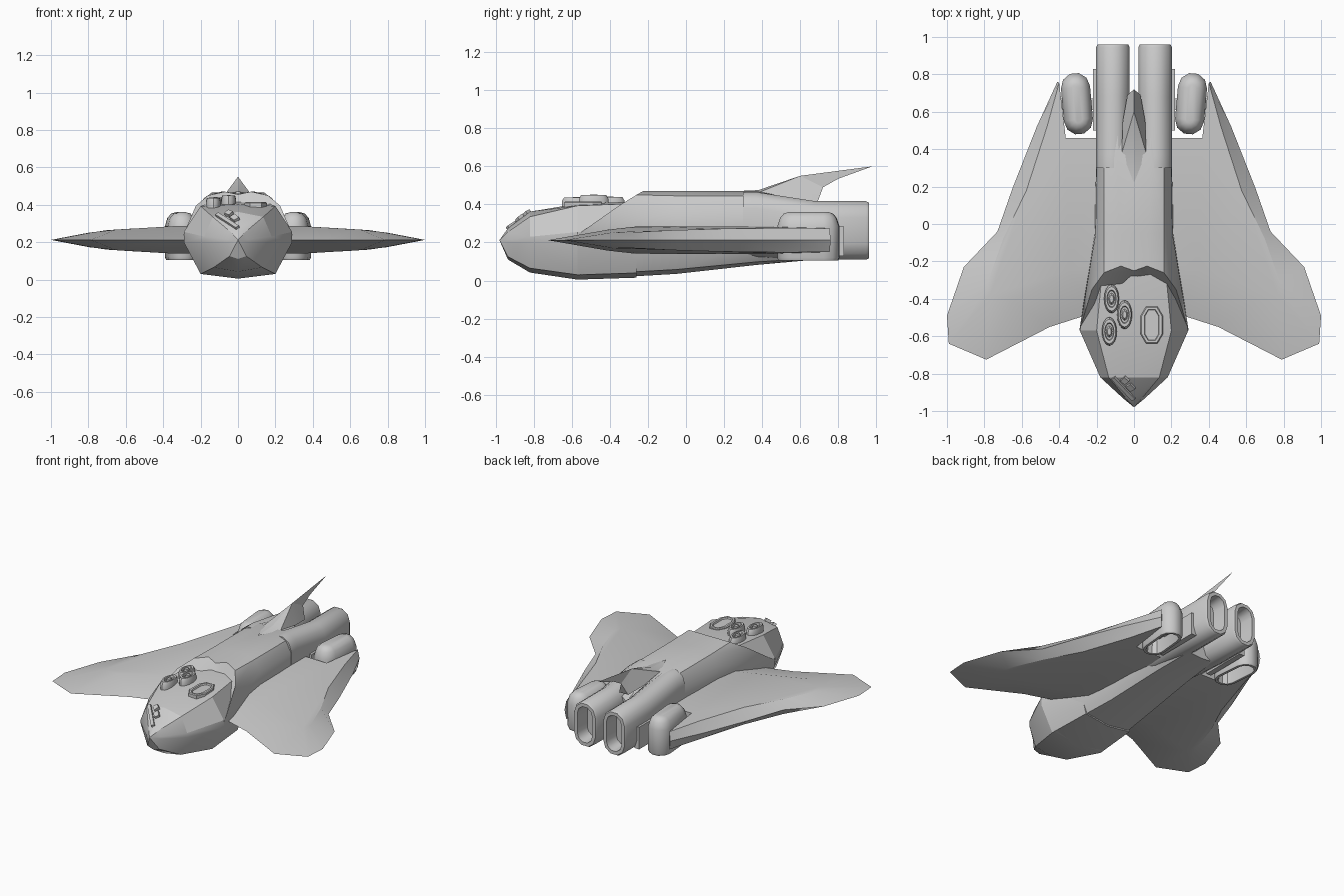
import bpy, bmesh
from math import radians, cos, sin, pi
from mathutils import Vector, Matrix

if "Cube" in bpy.data.objects:
    bpy.data.objects.remove(bpy.data.objects["Cube"])


def make(name, verts, faces, mirror=True, angle=32):
    """Mesh object, optionally mirrored over x = 0, smooth with sharp edges."""
    me = bpy.data.meshes.new(name)
    me.from_pydata([tuple(v) for v in verts], [], faces)
    bm = bmesh.new()
    bm.from_mesh(me)
    bmesh.ops.remove_doubles(bm, verts=bm.verts, dist=0.0005)
    if mirror:
        bmesh.ops.mirror(bm, geom=bm.verts[:] + bm.edges[:] + bm.faces[:],
                         axis='X', merge_dist=0.0008)
    bmesh.ops.recalc_face_normals(bm, faces=bm.faces)
    bm.to_mesh(me)
    bm.free()
    ob = bpy.data.objects.new(name, me)
    bpy.context.collection.objects.link(ob)
    bpy.ops.object.select_all(action='DESELECT')
    ob.select_set(True)
    bpy.context.view_layer.objects.active = ob
    bpy.ops.object.shade_smooth_by_angle(angle=radians(angle))
    return ob


def loft(name, rings, closed=True, cap0=True, cap1=True, **kw):
    n = len(rings[0])
    verts = [v for r in rings for v in r]
    faces = []
    for k in range(len(rings) - 1):
        for i in range(n if closed else n - 1):
            j = (i + 1) % n
            faces.append((k * n + i, k * n + j, k * n + n + j, k * n + n + i))
    if cap0:
        faces.append(tuple(range(n)))
    if cap1:
        faces.append(tuple(range(len(verts) - n, len(verts))))
    return make(name, verts, faces, **kw)


def slot(r, half, n=5):
    """Rounded slot outline, long along its second axis."""
    h = half - r
    pts = [(r * cos(pi * i / n), h + r * sin(pi * i / n)) for i in range(n + 1)]
    return pts + [(-a, -b) for a, b in pts]


# Head: half sections from nose to collar (x, z), mirrored
head = [
    (-.98, [(0, .212)] * 6),
    (-.935, [(0, .275), (.04, .255), (.055, .215), (.055, .2), (.045, .125), (0, .11)]),
    (-.82, [(0, .362), (.135, .335), (.18, .23), (.18, .2), (.13, .065), (0, .042)]),
    (-.57, [(0, .403), (.2, .393), (.29, .255), (.29, .2), (.2, .03), (0, .005)]),
    (-.26, [(0, .415), (.17, .405), (.225, .27), (.225, .2), (.18, .04), (0, .015)]),
]
loft("head", [[(x, y, z) for x, z in s] for y, s in head],
     closed=False, cap0=False, mirror=True, angle=25)

# Fuselage: slanted collar, then straight sections
collar = [(0, -.55, .006), (.2, -.55, .03), (.292, -.57, .24), (.225, -.35, .395),
          (.16, -.26, .45), (.07, -.225, .47), (0, -.25, .455)]
body = [
    (-.05, [(0, .035), (.15, .058), (.213, .2), (.205, .37), (.16, .445), (.08, .47), (0, .46)]),
    (.37, [(0, .082), (.12, .098), (.2, .2), (.2, .37), (.16, .445), (.09, .47), (0, .46)]),
    (.66, [(0, .108), (.1, .115), (.185, .2), (.185, .33), (.15, .39), (.08, .41), (0, .34)]),
]
loft("fuselage", [collar] + [[(x, y, z) for x, z in s] for y, s in body],
     closed=False, angle=35)

# Twin main engines, hollow at the back
engine = [(.3, .09, .295, .173), (.37, .09, .295, .174), (.68, .09, .263, .158),
          (.945, .09, .263, .158), (.96, .082, .263, .15),
          (.96, .058, .263, .126), (.86, .05, .263, .115)]
loft("main_engines", [[(.113 + a, y, zc + b) for a, b in slot(r, h)]
                      for y, r, zc, h in engine], angle=40)

# Wings: sharp rim, raised plateau above and below, notch for the pods
rim = [(.2, -.47), (.45, -.55), (.79, -.725), (.99, -.64), (1, -.49), (.91, -.23),
       (.73, -.04), (.65, .19), (.52, .52), (.41, .76)]
top = [(.2, -.2, .073), (.35, -.25, .073), (.65, -.41, .055), (.77, -.38, .042),
       (.79, -.35, .04), (.78, -.31, .04), (.7, -.08, .052), (.575, .18, .06),
       (.465, .52, .064), (.4, .755, .062), (.365, .46, .07), (.15, .46, .073)]
mid, nr, nt = .212, len(rim), len(top)
verts = [(x, y, mid) for x, y in rim]
verts += [(x, y, mid + h) for x, y, h in top] + [(x, y, mid - h) for x, y, h in top]
faces = []
for base in (nr, nr + nt):
    faces += [(i, i + 1, base + i + 1, base + i) for i in range(nr - 1)]
    faces.append(tuple(range(base, base + nt)))
faces += [(nr + i, nr + i + 1, nr + nt + i + 1, nr + nt + i) for i in (9, 10)]
faces.append((9, nr + 9, nr + nt + 9))
make("wings", verts, faces, angle=20)

# Lift pods in the wing notches, open underneath
turn = Matrix.Rotation(radians(-5), 3, 'Z')
pod = [(.2, .045, .13), (.105, .055, .142), (.105, .072, .16), (.12, .078, .166),
       (.285, .078, .166), (.33, .066, .15), (.352, .045, .13), (.36, .02, .105)]
loft("lift_pods", [[turn @ Vector((a, b, 0)) + Vector((.305, .643, z))
                    for a, b in slot(r, h)] for z, r, h in pod], angle=35)


def box(name, x0, x1, y0, y1, z0, z1):
    loft(name, [[(x0, y0, z), (x1, y0, z), (x1, y1, z), (x0, y1, z)] for z in (z0, z1)])


# Pod mounts
box("pod_side_plates", .18, .218, .5, .83, .13, .285)
box("pod_hinges", .2, .4, .61, .67, .19, .25)

# Tail fin with a swept tip and a wide foot
fin = [(0, .22, .468), (.065, .38, .462), (0, .38, .475), (0, .6, .55), (0, .98, .6),
       (0, .8, .535), (0, .72, .49), (.035, .69, .41), (0, .69, .41), (.06, .55, .43)]
make("tail_fin", fin, [(0, 1, 2), (2, 1, 3), (3, 1, 9), (3, 9, 7), (3, 7, 6),
                       (3, 6, 5), (3, 5, 4), (6, 7, 8)], angle=20)


# Ringed lamps on the left of the head deck
def lamp(x, y, z):
    steps = [(1, -.02), (1, .015), (.85, .035), (.62, .035), (.55, .02), (.4, .02), (.25, .036)]
    loft("deck_lamp", [[(x + .04 * k * cos(2 * pi * i / 16), y + .077 * k * sin(2 * pi * i / 16), z + h)
                        for i in range(16)] for k, h in steps], mirror=False)


for p in ((-.12, -.40, .405), (-.05, -.485, .415), (-.132, -.575, .402)):
    lamp(*p)

# Oval hatch on the right of the deck
hatch = [(.06, .108, -.02), (.06, .108, .008), (.054, .102, .013), (.04, .088, .013), (.036, .084, .003)]
loft("deck_hatch", [[(.095 + a, -.54 + b, .401 + h) for a, b in slot(r, l, 3)]
                    for r, l, h in hatch], mirror=False, angle=25)


# Plain sensor strip and studs on the nose
def bar(name, p, q, width, lift):
    p, q = Vector(p), Vector(q)
    up = Vector((-.25, -.5, .8)).normalized()
    side = (q - p).cross(up).normalized() * width
    loft(name, [[e - side - up * .02, e + side - up * .02, e + side + up * lift,
                 e - side + up * lift] for e in (p, q)], mirror=False)


bar("nose_sensor_strip", (-.11, -.82, .343), (0, -.935, .272), .011, .014)
bar("nose_stud_upper", (-.06, -.825, .356), (-.035, -.845, .346), .017, .012)
bar("nose_stud_lower", (-.03, -.86, .334), (-.005, -.885, .316), .017, .012)
